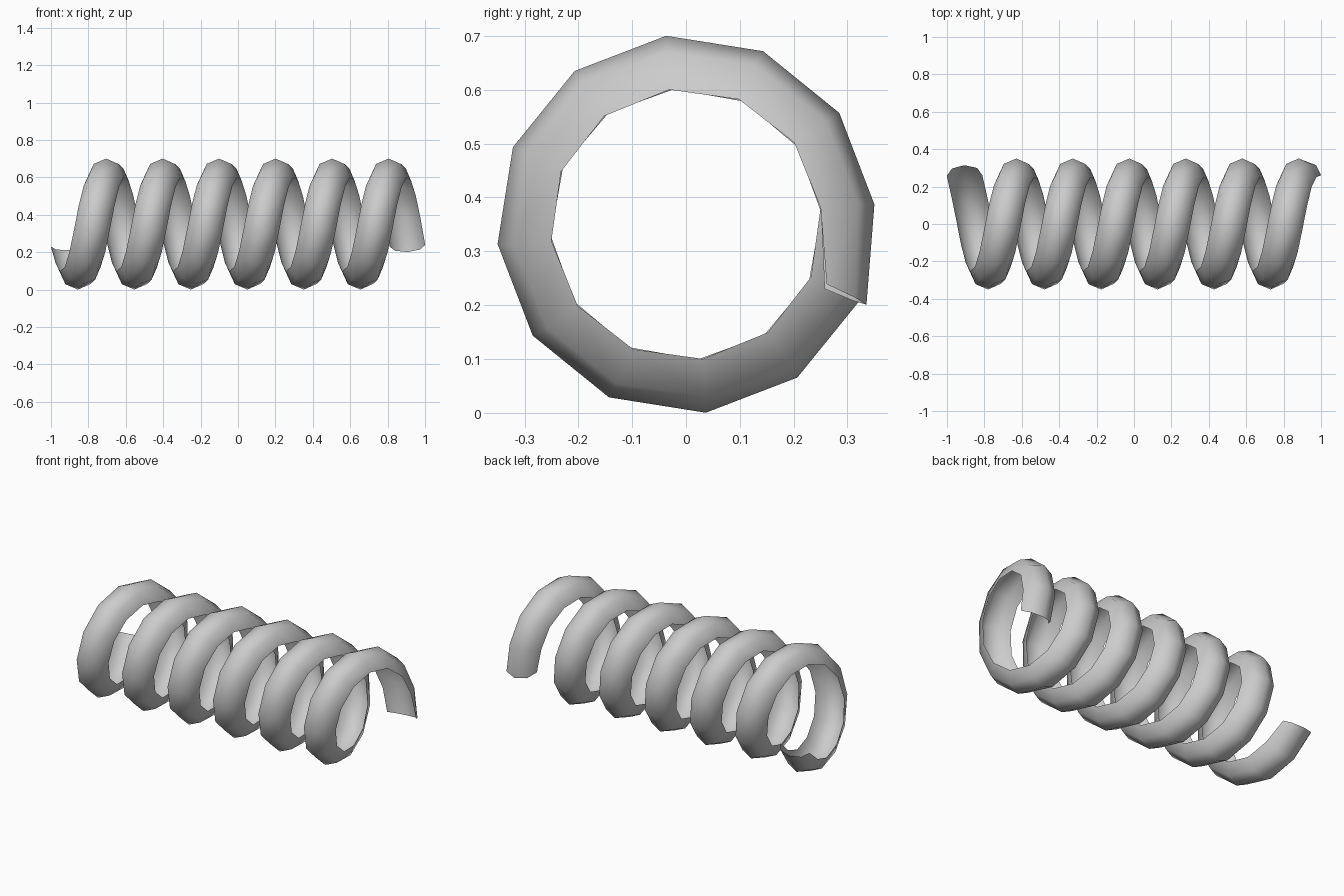
import bpy
import bmesh
from math import cos, sin, pi, radians
from mathutils import Vector

cube = bpy.data.objects.get("Cube")
if cube:
    bpy.data.objects.remove(cube, do_unlink=True)

TURNS = 6
STEPS = 12            # sections per turn
PITCH = 0.302
EDGE_RADIUS = 0.252   # radius of the open inner edges
DEPTH = 0.1           # bulge of the half-round section
HALF_WIDTH = 0.095
ARC = 4               # segments across the section
CENTRE_Z = 0.35
START = radians(-24)
LEAN = 0.05           # slight lean of each section towards the winding

steel = bpy.data.materials.new("steel grey")
steel.use_nodes = True
grey = (0.6, 0.6, 0.6, 1)
steel.diffuse_color = grey
steel.node_tree.nodes["Principled BSDF"].inputs["Base Color"].default_value = grey


def section(bm, i):
    """Half-round section of the coil at step i."""
    angle = START - 2 * pi * i / STEPS
    out = Vector((0, cos(angle), sin(angle)))
    along = Vector((0, sin(angle), -cos(angle)))
    across = (Vector((1, 0, 0)) - along * LEAN).normalized()
    centre = Vector((PITCH * (i / STEPS - TURNS / 2), 0, CENTRE_Z))
    edge, depth = EDGE_RADIUS, DEPTH
    if i == 0:                   # the cut ends flare outwards and flatten
        edge, depth = 0.284, 0.06
    elif i == TURNS * STEPS:
        edge, depth = 0.284, 0.083
    ring = []
    for k in range(ARC + 1):
        t = pi * k / ARC
        co = centre + out * (edge + depth * sin(t)) - across * HALF_WIDTH * cos(t)
        ring.append(bm.verts.new(co))
    return ring


# Spring coil: an open half-round strip wound along x
bm = bmesh.new()
rings = [section(bm, i) for i in range(TURNS * STEPS + 1)]
for a, b in zip(rings, rings[1:]):
    for k in range(ARC):
        bm.faces.new((a[k], a[k + 1], b[k + 1], b[k])).smooth = True
bm.normal_update()
middle = rings[STEPS][ARC // 2]
if middle.normal.dot(middle.co - Vector((middle.co.x, 0, CENTRE_Z))) < 0:
    bmesh.ops.reverse_faces(bm, faces=bm.faces)

mesh = bpy.data.meshes.new("spring_coil")
bm.to_mesh(mesh)
bm.free()
mesh.materials.append(steel)
coil = bpy.data.objects.new("spring_coil", mesh)
bpy.context.collection.objects.link(coil)
